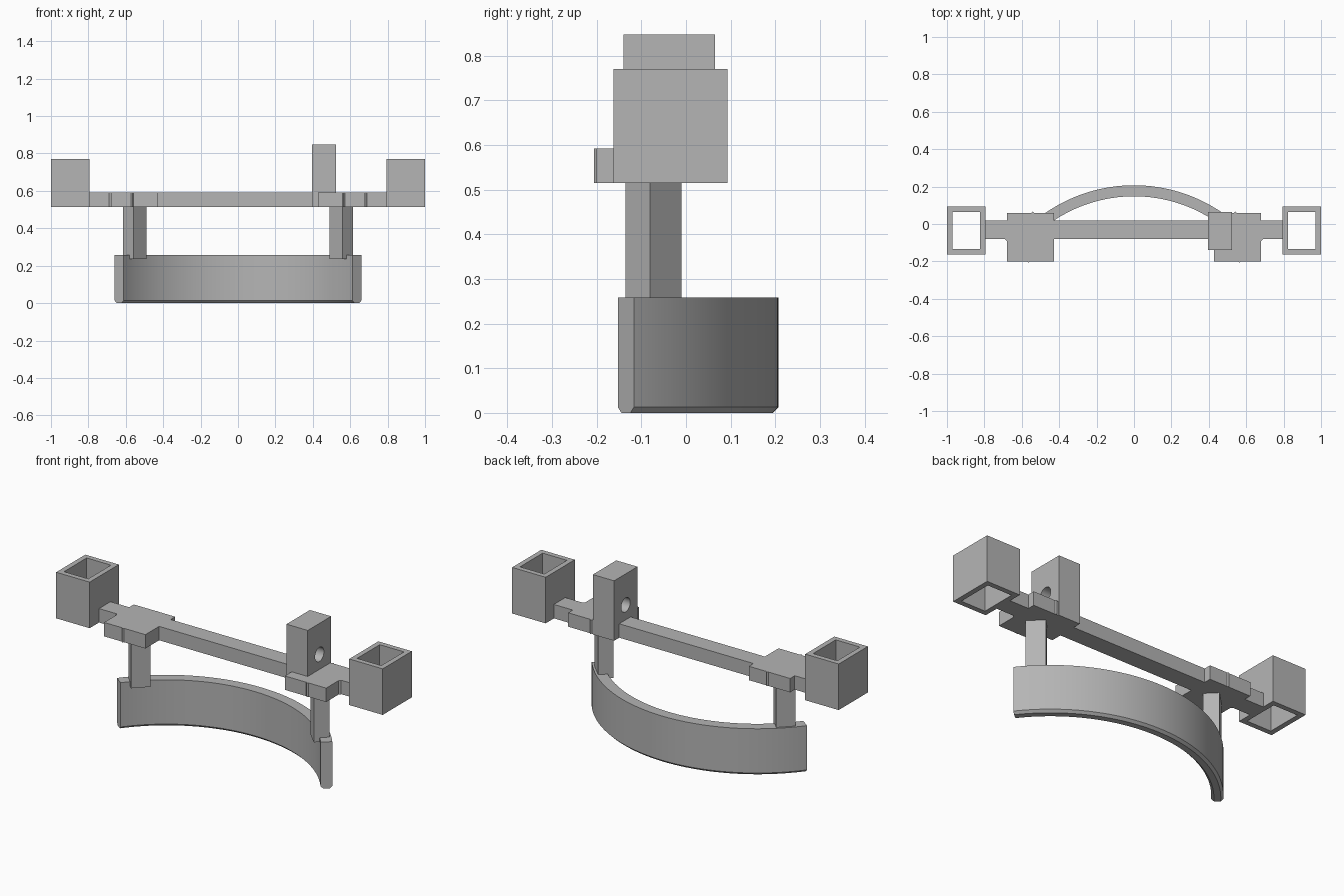
import bpy, bmesh, math
from mathutils import Matrix, Vector

if "Cube" in bpy.data.objects:
    bpy.data.objects.remove(bpy.data.objects["Cube"], do_unlink=True)

grey = bpy.data.materials.new("plain grey")
grey.use_nodes = True
COLOUR = (0.46, 0.46, 0.46, 1)
grey.diffuse_color = COLOUR
grey.node_tree.nodes["Principled BSDF"].inputs["Base Color"].default_value = COLOUR


def finish(name, bm):
    bmesh.ops.recalc_face_normals(bm, faces=bm.faces)
    mesh = bpy.data.meshes.new(name)
    bm.to_mesh(mesh)
    bm.free()
    mesh.materials.append(grey)
    obj = bpy.data.objects.new(name, mesh)
    bpy.context.collection.objects.link(obj)
    return obj


def box_bmesh(centre, size, turn=0.0):
    bm = bmesh.new()
    matrix = (Matrix.Translation(Vector(centre)) @ Matrix.Rotation(turn, 4, "Z")
              @ Matrix.Diagonal((*size, 1)))
    bmesh.ops.create_cube(bm, size=1, matrix=matrix)
    return bm


def box(name, x, y, z):
    spans = (x, y, z)
    return finish(name, box_bmesh([(a + b) / 2 for a, b in spans],
                                  [b - a for a, b in spans]))


def socket(name, centre, size, wall):
    """Open square tube: inset both ends, then bridge the openings."""
    bm = box_bmesh(centre, size)
    bm.normal_update()
    ends = [f for f in bm.faces if abs(f.normal.z) > 0.9]
    bmesh.ops.inset_individual(bm, faces=ends, thickness=wall)
    rims = [e for f in ends for e in f.edges]
    bmesh.ops.delete(bm, geom=ends, context="FACES_ONLY")
    bmesh.ops.bridge_loops(bm, edges=rims)
    return finish(name, bm)


# Curved band: a bevelled section swept about a vertical axis
def curved_band(inner, outer, axis_y, half_angle, height, bevel, steps=48):
    section = [(inner, height), (outer, height), (outer, bevel),
               (outer - bevel, 0), (inner + bevel, 0), (inner, bevel)]
    bm = bmesh.new()
    rings = []
    for i in range(steps + 1):
        a = half_angle * (2 * i / steps - 1)
        rings.append([bm.verts.new((r * math.sin(a), axis_y + r * math.cos(a), z))
                      for r, z in section])
    n = len(section)
    for p, q in zip(rings, rings[1:]):
        for k in range(n):
            bm.faces.new((p[k], p[(k + 1) % n], q[(k + 1) % n], q[k]))
    bm.faces.new(rings[0])
    bm.faces.new(rings[-1])
    return finish("curved_band", bm)


band = curved_band(0.774, 0.833, -0.626, math.radians(52.3), 0.258, 0.013)
bpy.context.view_layer.objects.active = band
band.select_set(True)
bpy.ops.object.shade_smooth_by_angle(angle=math.radians(30))
band.select_set(False)

# Cross bar
LOW, HIGH = 0.515, 0.592
box("cross_bar", (-0.81, 0.81), (-0.08, 0.02), (LOW, HIGH))

# Mirrored plates, posts and end sockets
for side, s in (("left", 1), ("right", -1)):
    turn = s * math.pi / 4
    box(side + "_plate", sorted((s * 0.427, s * 0.68)), (-0.2, 0.06), (LOW, HIGH))
    finish(side + "_post_collar", box_bmesh(
        (s * 0.5525, -0.07, (LOW + HIGH) / 2), (0.176, 0.21, HIGH - LOW), turn))
    finish(side + "_post", box_bmesh(
        (s * 0.5525, -0.073, 0.39), (0.079, 0.099, 0.31), turn))
    socket(side + "_socket", (s * 0.8975, -0.035, 0.6425), (0.205, 0.255, 0.255), 0.04)

# Upright block with a round hole running across
block = box("upright_block", (0.395, 0.525), (-0.14, 0.065), (LOW, 0.847))
bm = bmesh.new()
bmesh.ops.create_cone(bm, cap_ends=True, segments=32, radius1=0.039, radius2=0.039,
                      depth=0.3, matrix=Matrix.Translation((0.46, -0.037, 0.675))
                      @ Matrix.Rotation(math.pi / 2, 4, "Y"))
cutter = finish("hole_cutter", bm)
cutter.hide_render = True
cut = block.modifiers.new("hole", "BOOLEAN")
cut.operation = "DIFFERENCE"
cut.solver = "EXACT"
cut.object = cutter
bpy.context.view_layer.objects.active = block
block.select_set(True)
bpy.ops.object.modifier_apply(modifier=cut.name)
bpy.data.objects.remove(cutter, do_unlink=True)
bpy.ops.object.shade_smooth_by_angle(angle=math.radians(30))
